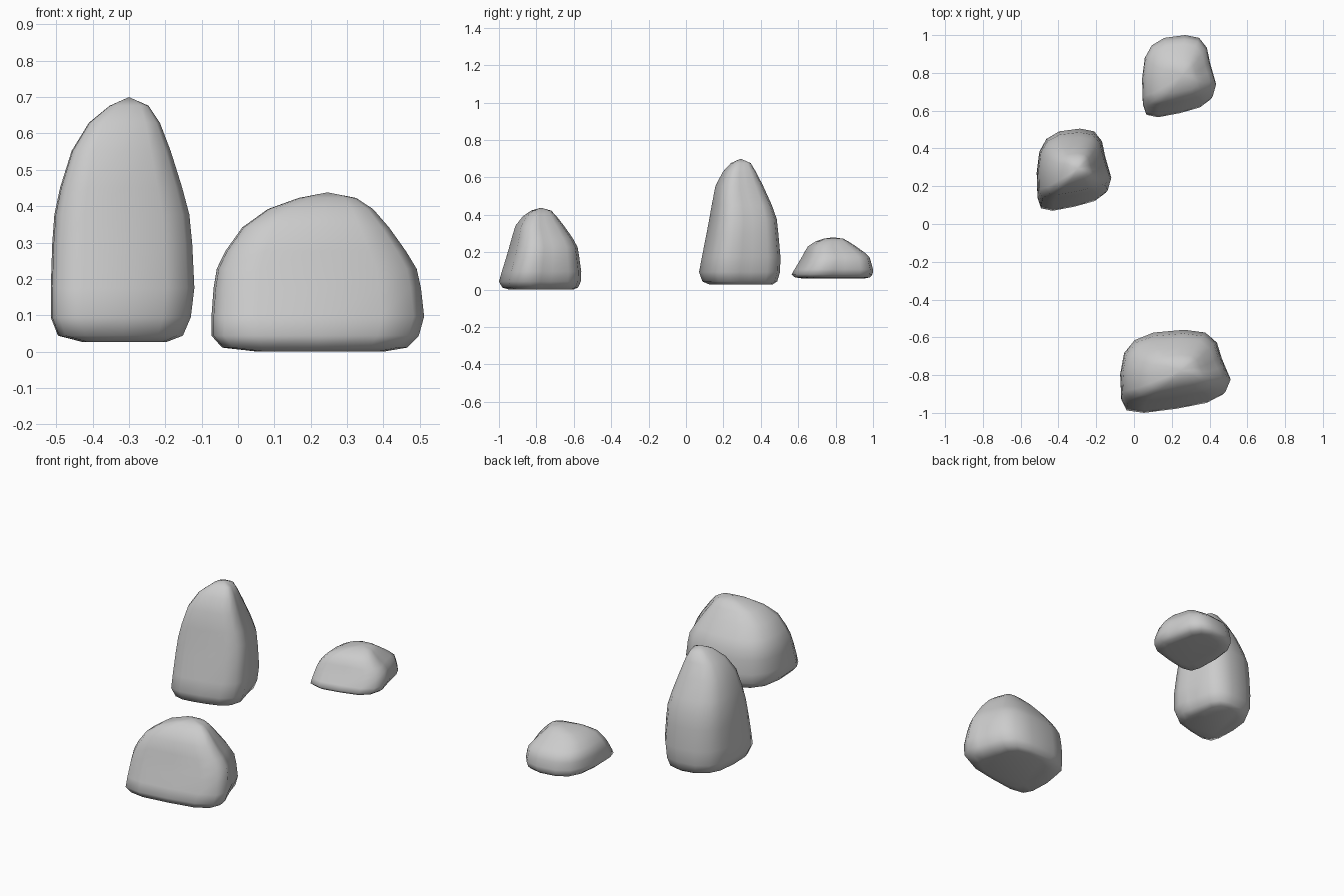
import bpy, bmesh

if "Cube" in bpy.data.objects:
    bpy.data.objects.remove(bpy.data.objects["Cube"])

# Plan outline of the boulder, normalised to a unit square
PLAN = [(.01, .16), (.06, .03), (.22, 0), (.52, .05), (.8, .12), (.95, .22), (1, .38),
        (.96, .51), (.92, .64), (.875, .84), (.77, .965), (.58, 1), (.3, .965),
        (.13, .87), (.035, .71), (0, .45)]

# Section levels: height, x min, x max, y min, y max (normalised)
LEVELS = [(0, .215, .81, .13, .90), (.025, .05, .92, .04, .96), (.10, 0, .975, 0, .995),
          (.22, 0, 1, .035, 1), (.40, .01, .985, .09, .975), (.52, .025, .965, .125, .955),
          (.63, .065, .915, .155, .895), (.78, .145, .835, .20, .79),
          (.895, .265, .76, .29, .70), (.965, .41, .68, .39, .635)]
APEX = (.545, .51, 1)


def rock(name, low, high):
    """Loft the sections into a boulder filling the box low..high."""
    def place(p):
        return [a + (b - a) * t for a, b, t in zip(low, high, p)]

    bm = bmesh.new()
    rings = [[bm.verts.new(place((x0 + (x1 - x0) * u, y0 + (y1 - y0) * v, w)))
              for u, v in PLAN] for w, x0, x1, y0, y1 in LEVELS]
    n = len(PLAN)
    for a, b in zip(rings, rings[1:]):
        for i in range(n):
            j = (i + 1) % n
            bm.faces.new((a[i], a[j], b[j], b[i]))
    # Rounded tip and flat underside
    tip = bm.verts.new(place(APEX))
    for i in range(n):
        bm.faces.new((rings[-1][i], rings[-1][(i + 1) % n], tip))
    bm.faces.new(rings[0][::-1])
    bmesh.ops.recalc_face_normals(bm, faces=bm.faces[:])
    for f in bm.faces:
        f.smooth = True
    mesh = bpy.data.meshes.new(name)
    bm.to_mesh(mesh)
    bm.free()
    ob = bpy.data.objects.new(name, mesh)
    bpy.context.collection.objects.link(ob)


# Three boulders: same form, different proportions
rock("tall_rock", (-.515, .07, .027), (-.12, .505, .70))
rock("wide_rock", (-.073, -1.0, 0), (.512, -.56, .438))
rock("low_rock", (.043, .565, .06), (.435, 1.0, .28))
